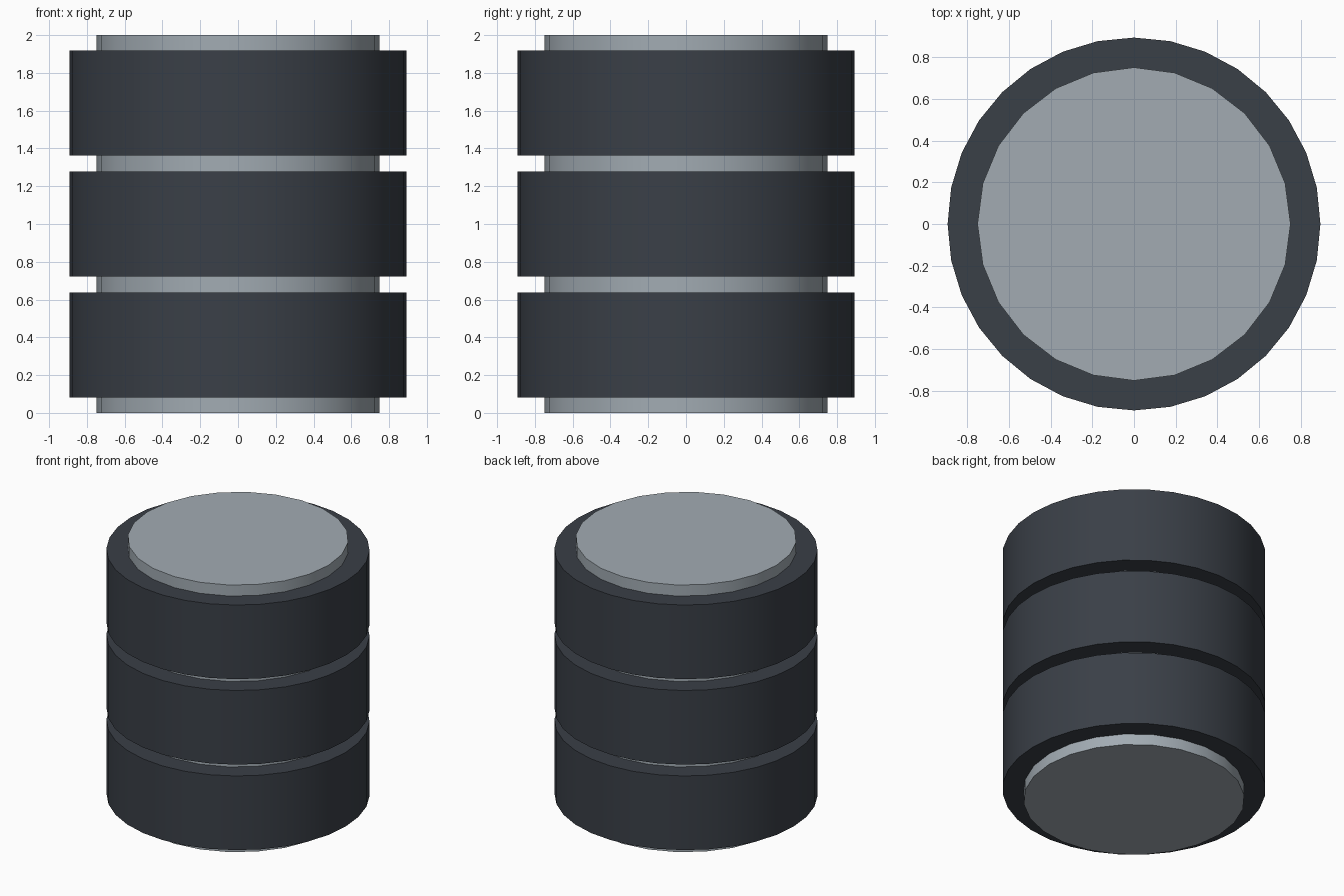
import bpy
import math

if "Cube" in bpy.data.objects:
    bpy.data.objects.remove(bpy.data.objects["Cube"])


def material(name, rgb):
    mat = bpy.data.materials.new(name)
    mat.diffuse_color = (*rgb, 1.0)
    mat.use_nodes = True
    mat.node_tree.nodes["Principled BSDF"].inputs["Base Color"].default_value = mat.diffuse_color
    return mat


def drum(name, sides, radius, z_low, z_high, mat):
    """Upright smooth-sided cylinder between two heights, with a vertex on the x axis."""
    bpy.ops.mesh.primitive_cylinder_add(
        vertices=sides, radius=radius, depth=z_high - z_low,
        location=(0, 0, (z_low + z_high) / 2))
    obj = bpy.context.object
    obj.name = name
    obj.data.materials.append(mat)
    bpy.ops.object.shade_smooth_by_angle(angle=math.radians(30))
    return obj


steel = material("light grey metal", (0.36, 0.41, 0.45))
rubber = material("dark slate", (0.042, 0.050, 0.063))

# Central core, showing at both ends and in the gaps
drum("core", 24, 0.75, 0.0, 2.0, steel)

# Three evenly spaced wide bands
BAND_HEIGHT, PITCH = 0.555, 0.64
for i in range(3):
    middle = 1.0 + (i - 1) * PITCH
    drum(f"band_{i + 1}", 32, 0.893,
         middle - BAND_HEIGHT / 2, middle + BAND_HEIGHT / 2, rubber)
